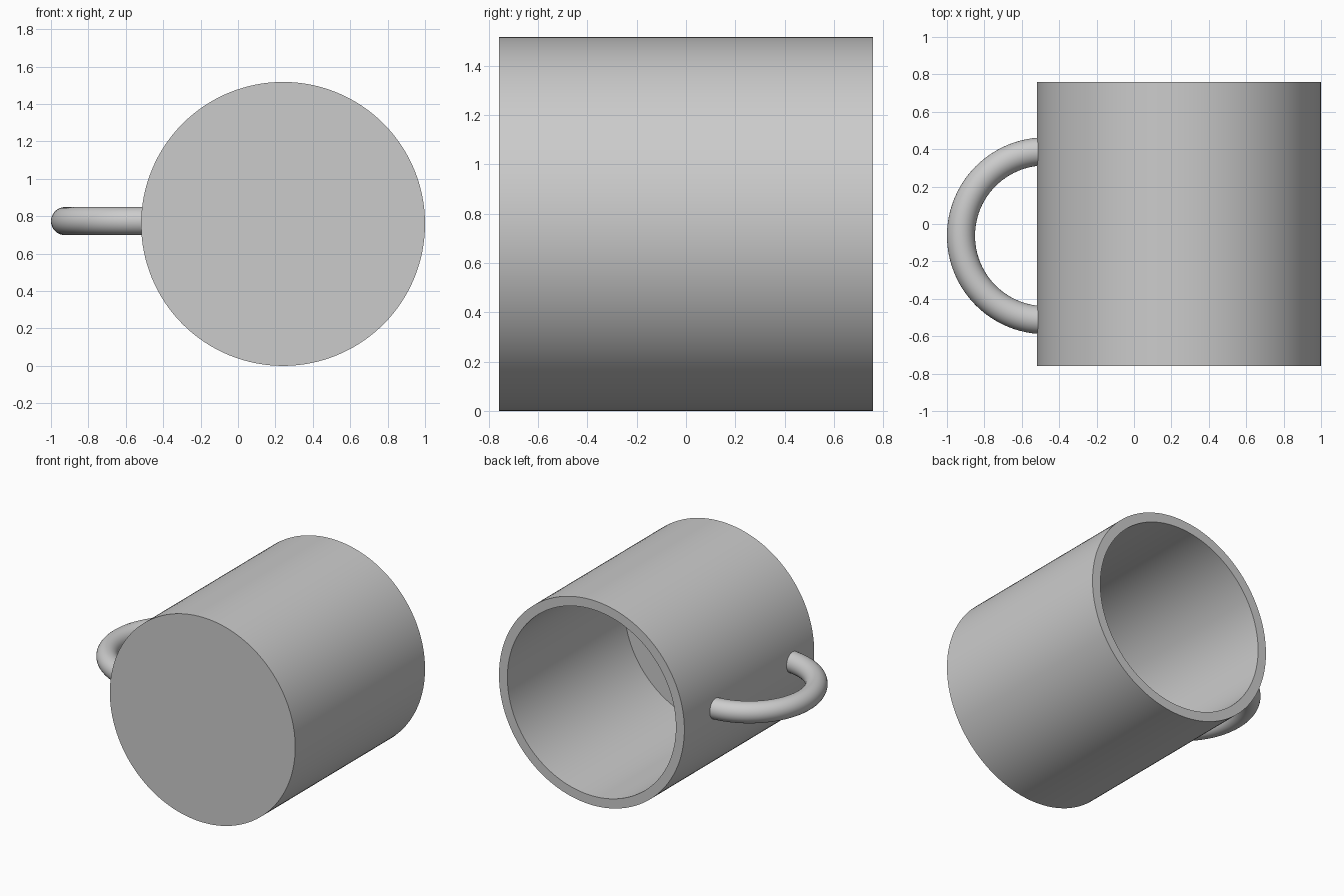
import bpy, bmesh
from math import pi
from mathutils import Matrix, Vector

if "Cube" in bpy.data.objects:
    bpy.data.objects.remove(bpy.data.objects["Cube"])

RADIUS = 0.759          # outer radius, also half the height
INNER = 0.69            # inner radius
FLOOR = 0.15            # thickness of the base
CENTRE = Vector((0.241, 0, RADIUS))

grey = bpy.data.materials.new("light grey")
grey.use_nodes = True
grey.diffuse_color = (0.6, 0.6, 0.6, 1)
grey.node_tree.nodes["Principled BSDF"].inputs["Base Color"].default_value = grey.diffuse_color


def finish(bm, name, location):
    """Turn the bmesh into a smooth, coloured object."""
    bmesh.ops.recalc_face_normals(bm, faces=bm.faces)
    mesh = bpy.data.meshes.new(name)
    bm.to_mesh(mesh)
    bm.free()
    mesh.materials.append(grey)
    obj = bpy.data.objects.new(name, mesh)
    obj.location = location
    bpy.context.collection.objects.link(obj)
    bpy.ops.object.select_all(action="DESELECT")
    obj.select_set(True)
    bpy.context.view_layer.objects.active = obj
    bpy.ops.object.shade_smooth_by_angle(angle=pi / 6)
    return obj


def extrude_cap(bm, cap, matrix):
    """Extrude a cap face and transform the new cap."""
    new = bmesh.ops.extrude_discrete_faces(bm, faces=[cap])["faces"][0]
    bmesh.ops.transform(bm, matrix=matrix, verts=new.verts)
    return new


# Cup body: cylinder lying on its side, hollowed from the open back end
bm = bmesh.new()
bmesh.ops.create_cone(bm, cap_ends=True, segments=128, radius1=RADIUS,
                      radius2=RADIUS, depth=2 * RADIUS)
cap = max(bm.faces, key=lambda f: f.calc_center_median().z)
shrink = INNER / RADIUS
cap = extrude_cap(bm, cap, Matrix.Diagonal((shrink, shrink, 1, 1)))
extrude_cap(bm, cap, Matrix.Translation((0, 0, FLOOR - 2 * RADIUS)))
bmesh.ops.rotate(bm, matrix=Matrix.Rotation(-pi / 2, 3, "X"), verts=bm.verts)
finish(bm, "cup_body", CENTRE)

# Handle: half ring whose ends stop inside the wall
bm = bmesh.new()
ring = bmesh.ops.create_circle(bm, cap_ends=True, segments=32, radius=0.075)["verts"]
place = Matrix.Translation((0, 0.451, 0)) @ Matrix.Rotation(pi / 2, 4, "Y")
bmesh.ops.transform(bm, matrix=place, verts=ring)
bmesh.ops.spin(bm, geom=bm.verts[:] + bm.edges[:] + bm.faces[:], cent=(0, 0, 0),
               axis=(0, 0, 1), angle=pi, steps=48)
finish(bm, "handle", (-0.474, -0.063, 0.774))
